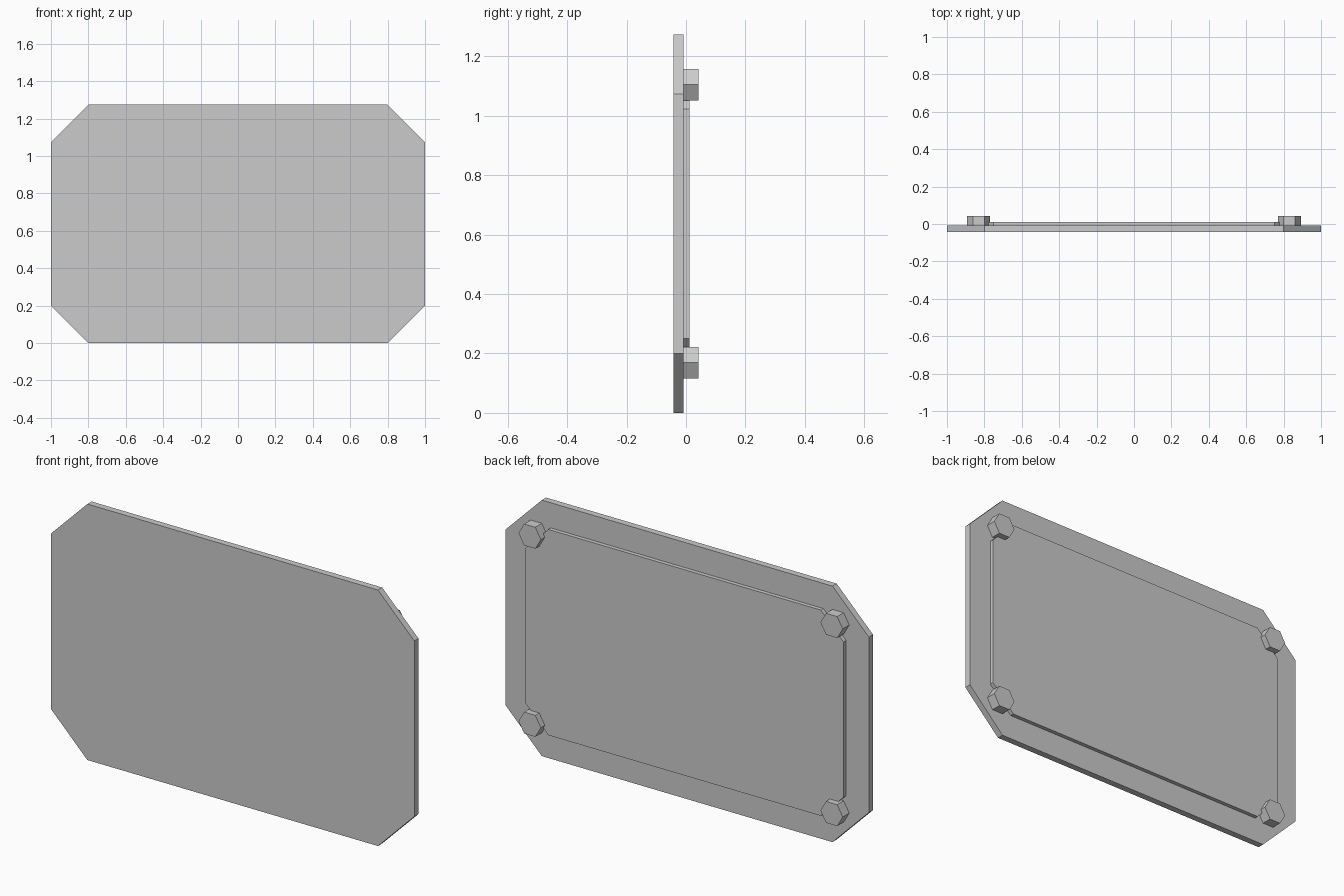
import bpy
import bmesh
import math

cube = bpy.data.objects.get("Cube")
if cube:
    bpy.data.objects.remove(cube, do_unlink=True)

# Single plain grey material
grey = bpy.data.materials.new("plain_grey")
grey.use_nodes = True
colour = (0.6, 0.6, 0.6, 1.0)
grey.diffuse_color = colour
grey.node_tree.nodes["Principled BSDF"].inputs["Base Color"].default_value = colour

MID_Z = 0.637       # centre height of the cover
PLATE_BACK = -0.009  # rear face of the main plate


def prism(name, outline, y_front, y_back):
    """Extrude an (x, z) outline from y_front to y_back."""
    bm = bmesh.new()
    face = bm.faces.new([bm.verts.new((x, y_front, z)) for x, z in outline])
    side = bmesh.ops.extrude_face_region(bm, geom=[face])
    verts = [v for v in side["geom"] if isinstance(v, bmesh.types.BMVert)]
    bmesh.ops.translate(bm, verts=verts, vec=(0, y_back - y_front, 0))
    bmesh.ops.recalc_face_normals(bm, faces=bm.faces)
    mesh = bpy.data.meshes.new(name)
    bm.to_mesh(mesh)
    bm.free()
    mesh.materials.append(grey)
    obj = bpy.data.objects.new(name, mesh)
    bpy.context.collection.objects.link(obj)
    return obj


def clipped_rectangle(half_x, half_z, cut):
    """Rectangle outline with its four corners cut at 45 degrees."""
    points = []
    for sx, sz in ((1, 1), (-1, 1), (-1, -1), (1, -1)):
        pair = [(sx * half_x, MID_Z + sz * (half_z - cut)),
                (sx * (half_x - cut), MID_Z + sz * half_z)]
        points += pair if sx == sz else pair[::-1]
    return points


def hexagon(cx, cz, radius):
    angles = [math.radians(60 * i) for i in range(6)]
    return [(cx + radius * math.cos(a), cz + radius * math.sin(a)) for a in angles]


# Main plate and the raised panel on its rear
prism("cover_plate", clipped_rectangle(1.0, MID_Z, 0.2), -0.042, PLATE_BACK)
prism("raised_panel", clipped_rectangle(0.875, 0.512, 0.125), PLATE_BACK, 0.011)

# Hexagonal bolt heads at the four corners
for side, sx in (("left", 1), ("right", -1)):
    for level, sz in (("upper", 1), ("lower", -1)):
        outline = hexagon(sx * 0.831, MID_Z + sz * 0.468, 0.0615)
        prism(f"{level}_{side}_bolt", outline, PLATE_BACK, 0.042)
